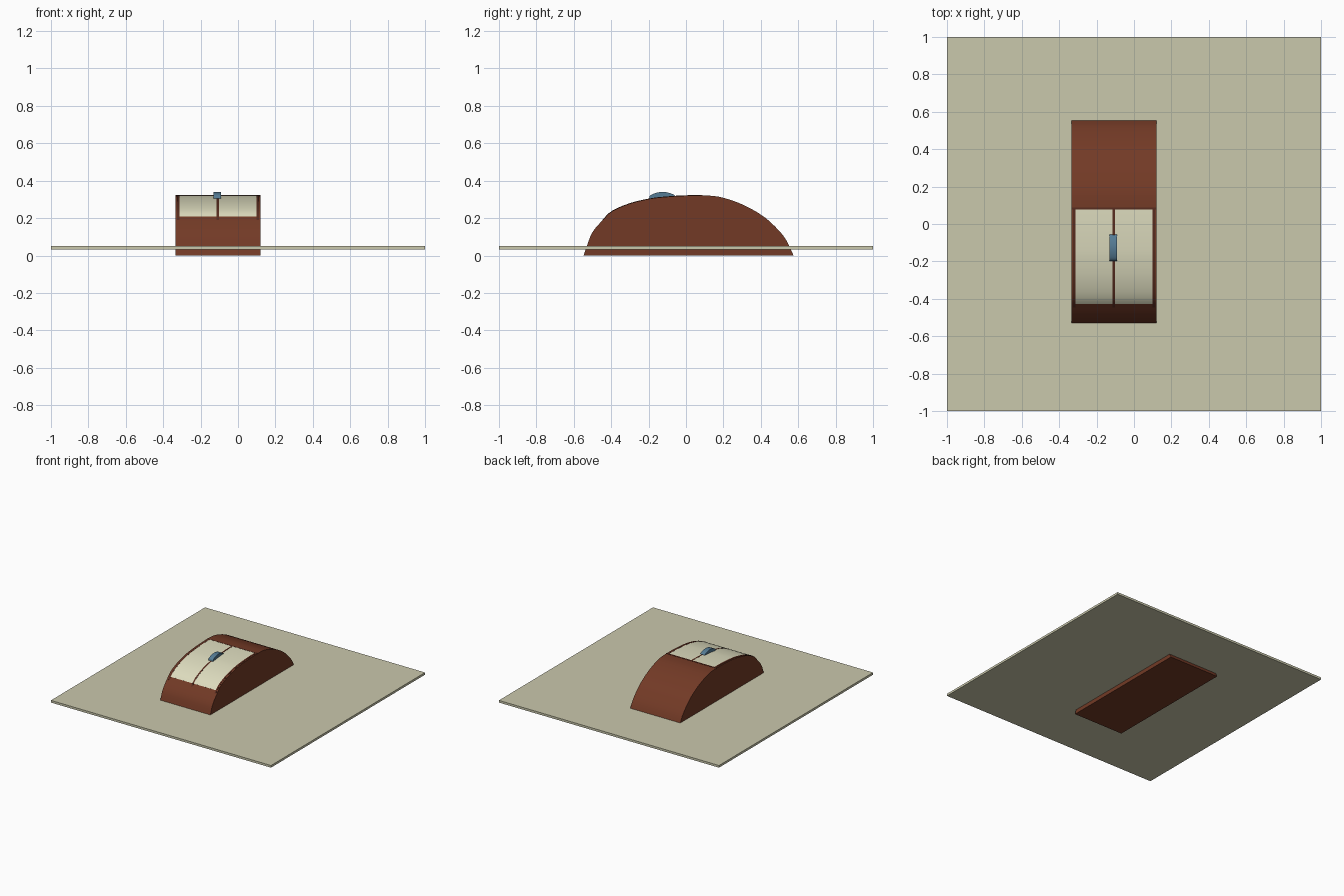
import bpy, bmesh
from mathutils import Vector

if "Cube" in bpy.data.objects:
    bpy.data.objects.remove(bpy.data.objects["Cube"])

# Side outline of the arched body (y, z)
OUT = [(-0.548, 0), (-0.53, 0.05), (-0.50, 0.125), (-0.44, 0.195), (-0.393, 0.238),
       (-0.30, 0.278), (-0.195, 0.303), (-0.115, 0.313), (0, 0.32), (0.125, 0.32),
       (0.206, 0.307), (0.313, 0.268), (0.42, 0.205), (0.50, 0.13), (0.54, 0.075), (0.575, 0)]


def material(name, rgb):
    m = bpy.data.materials.new(name)
    m.diffuse_color = (*rgb, 1)
    m.use_nodes = True
    m.node_tree.nodes["Principled BSDF"].inputs["Base Color"].default_value = m.diffuse_color
    return m


BROWN = material("brown", (0.17, 0.042, 0.019))
DARK = material("dark_brown", (0.10, 0.026, 0.014))
CREAM = material("cream", (0.73, 0.72, 0.52))
SAND = material("sand", (0.59, 0.577, 0.413))
BLUE = material("blue", (0.09, 0.20, 0.30))


def smooth_line(pts, n=3):
    """Catmull-Rom curve through the points."""
    p = [Vector(q) for q in pts]
    p = [2 * p[0] - p[1]] + p + [2 * p[-1] - p[-2]]
    res = []
    for i in range(1, len(p) - 2):
        a, b, c, d = p[i - 1:i + 3]
        for k in range(n):
            t = k / n
            res.append(0.5 * (2 * b + (c - a) * t + (2 * a - 5 * b + 4 * c - d) * t * t
                              + (3 * b - a - 3 * c + d) * t ** 3))
    return res + [p[-2]]


CURVE = smooth_line(OUT)


def extrude(name, pts, x0, x1, mat, smooth=True):
    """Prism along x from a (y, z) outline."""
    bm = bmesh.new()
    f = bm.faces.new([bm.verts.new((x0, y, z)) for y, z in pts])
    g = bmesh.ops.extrude_face_region(bm, geom=[f])
    bmesh.ops.translate(bm, vec=(x1 - x0, 0, 0),
                        verts=[v for v in g["geom"] if isinstance(v, bmesh.types.BMVert)])
    bmesh.ops.recalc_face_normals(bm, faces=bm.faces)
    me = bpy.data.meshes.new(name)
    bm.to_mesh(me)
    bm.free()
    me.materials.append(mat)
    ob = bpy.data.objects.new(name, me)
    bpy.context.collection.objects.link(ob)
    if smooth:
        bpy.ops.object.select_all(action='DESELECT')
        ob.select_set(True)
        bpy.context.view_layer.objects.active = ob
        bpy.ops.object.shade_smooth_by_angle(angle=0.4)
    return ob


def strip(y0, y1, low, high):
    """Outline of a band that follows the body between two y positions."""
    def at(y):
        for a, b in zip(CURVE, CURVE[1:]):
            if a.x <= y <= b.x:
                return a.lerp(b, (y - a.x) / (b.x - a.x))
    pts = [at(y0)] + [p for p in CURVE if y0 + 0.004 < p.x < y1 - 0.004] + [at(y1)]
    top, bot = [], []
    for i, p in enumerate(pts):
        t = pts[min(i + 1, len(pts) - 1)] - pts[max(i - 1, 0)]
        n = Vector((-t.y, t.x)).normalized()
        top.append(p + n * high)
        bot.append(p + n * low)
    return top + bot[::-1]


# Ground sheet that the body pokes through
extrude("base_sheet", [(-1, 0.032), (1, 0.032), (1, 0.05), (-1, 0.05)], -1, 1, SAND, False)

# Arched body
extrude("body", CURVE, -0.335, 0.12, BROWN)

# Two curved panels
for side, x0, x1 in (("left", -0.312, -0.114), ("right", -0.102, 0.098)):
    extrude(side + "_panel", strip(-0.428, 0.077, -0.01, 0.001), x0, x1, CREAM)

# Thin frame bars: two edges, one middle, and one across the back
for n, x0, x1 in (("left_bar", -0.325, -0.312), ("middle_bar", -0.114, -0.102),
                  ("right_bar", 0.098, 0.111)):
    extrude(n, strip(-0.445, 0.085, -0.01, 0.002), x0, x1, DARK)
extrude("back_bar", strip(0.077, 0.087, -0.01, 0.002), -0.335, 0.12, DARK)

# Domed handle
dome = smooth_line([(-0.197, 0.306), (-0.19, 0.322), (-0.16, 0.335), (-0.125, 0.34),
                    (-0.09, 0.335), (-0.06, 0.322), (-0.057, 0.312)])
extrude("handle", dome + [Vector((-0.10, 0.302)), Vector((-0.16, 0.298))], -0.13, -0.09, BLUE)
